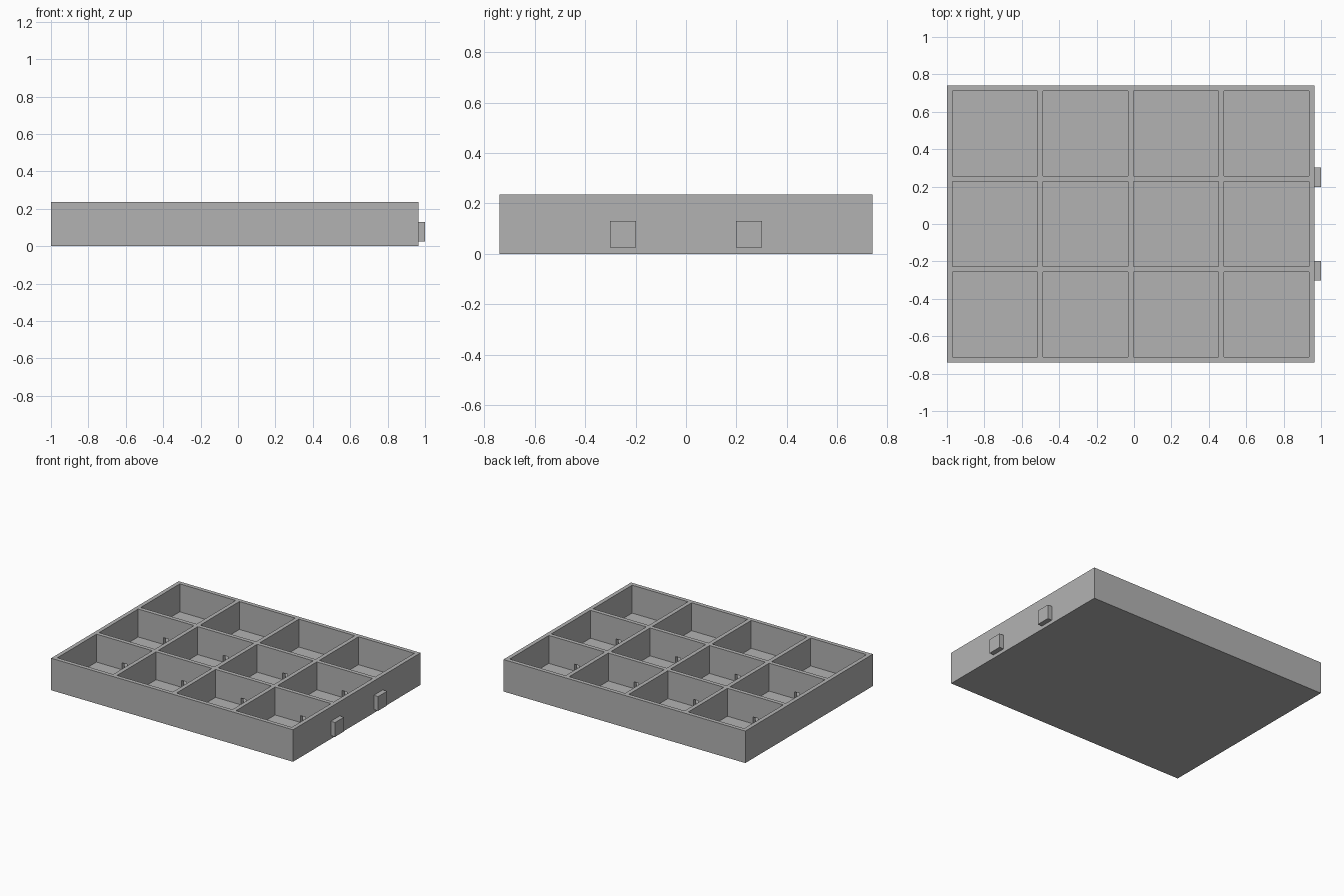
import bpy
import bmesh
from mathutils import Matrix, Vector

cube = bpy.data.objects.get("Cube")
if cube:
    bpy.data.objects.remove(cube, do_unlink=True)

LEFT, RIGHT, HALF_Y, HEIGHT = -1.0, 0.965, 0.74, 0.235
WALL, FLOOR = 0.03, 0.03
COLS, ROWS = 4, 3
PITCH_X = (RIGHT - LEFT - WALL) / COLS
PITCH_Y = (2 * HALF_Y - WALL) / ROWS

grey = bpy.data.materials.new("plain grey")
grey.use_nodes = True
grey.diffuse_color = (0.45, 0.45, 0.45, 1)
grey.node_tree.nodes["Principled BSDF"].inputs["Base Color"].default_value = grey.diffuse_color


def boxes(name, spans):
    """One object made of boxes, each given by its low and high corner."""
    bm = bmesh.new()
    for low, high in spans:
        low, high = Vector(low), Vector(high)
        place = Matrix.Translation((low + high) / 2) @ Matrix.Diagonal((*(high - low), 1))
        bmesh.ops.create_cube(bm, size=1, matrix=place)
    mesh = bpy.data.meshes.new(name)
    bm.to_mesh(mesh)
    bm.free()
    mesh.materials.append(grey)
    obj = bpy.data.objects.new(name, mesh)
    bpy.context.collection.objects.link(obj)
    return obj


def cut(target, cutter):
    """Subtract the cutter, apply the result and drop the cutter."""
    cutter.hide_render = True
    mod = target.modifiers.new("cut", "BOOLEAN")
    mod.operation, mod.solver, mod.object = "DIFFERENCE", "EXACT", cutter
    bpy.context.view_layer.objects.active = target
    bpy.ops.object.modifier_apply(modifier=mod.name)
    bpy.data.objects.remove(cutter, do_unlink=True)


# Solid tray block
tray = boxes("tray", [((LEFT, -HALF_Y, 0), (RIGHT, HALF_Y, HEIGHT))])

# Open square compartments
pockets = []
for i in range(COLS):
    for j in range(ROWS):
        x = LEFT + WALL + i * PITCH_X
        y = -HALF_Y + WALL + j * PITCH_Y
        pockets.append(((x, y, FLOOR),
                        (x + PITCH_X - WALL, y + PITCH_Y - WALL, HEIGHT + 0.1)))
cut(tray, boxes("compartment_cutter", pockets))

# Small openings low in the middle of each divider between rows
openings = []
for i in range(COLS):
    x = LEFT + WALL / 2 + (i + 0.5) * PITCH_X
    for j in range(1, ROWS):
        y = -HALF_Y + WALL / 2 + j * PITCH_Y
        openings.append(((x - 0.02, y - WALL, FLOOR + 0.002),
                         (x + 0.02, y + WALL, FLOOR + 0.05)))
cut(tray, boxes("opening_cutter", openings))

# Two square tabs on the +x end
for name, y in (("front_tab", -0.25), ("back_tab", 0.25)):
    boxes(name, [((RIGHT - 0.01, y - 0.052, 0.025), (1.0, y + 0.052, 0.13))])
